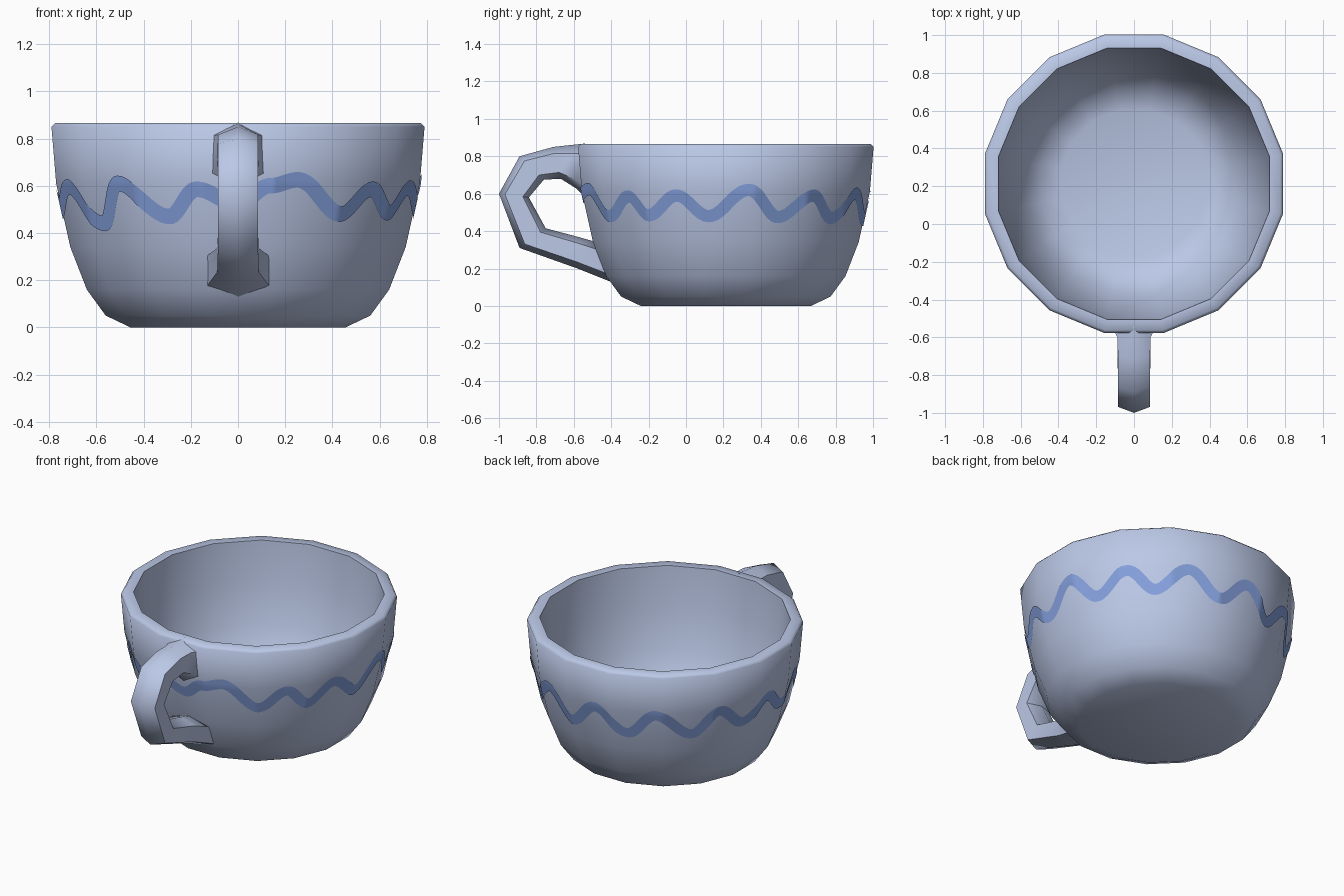
import bpy, bmesh, math
from mathutils import Vector

if "Cube" in bpy.data.objects:
    bpy.data.objects.remove(bpy.data.objects["Cube"])

SIDES = 16
CY = 0.213  # cup axis position in y
STEP = 2 * math.pi / SIDES


def material(name, rgb):
    m = bpy.data.materials.new(name)
    m.diffuse_color = (*rgb, 1)
    m.use_nodes = True
    m.node_tree.nodes["Principled BSDF"].inputs["Base Color"].default_value = m.diffuse_color
    return m


GLAZE = material("pale blue glaze", (0.50, 0.58, 0.80))
BLUE = material("wave blue", (0.23, 0.35, 0.72))


def finish(name, bm, mat, angle, fix=True):
    if fix:
        bmesh.ops.recalc_face_normals(bm, faces=bm.faces)
    me = bpy.data.meshes.new(name)
    bm.to_mesh(me)
    bm.free()
    me.materials.append(mat)
    me.shade_smooth()
    me.set_sharp_from_angle(angle=math.radians(angle))
    ob = bpy.data.objects.new(name, me)
    bpy.context.collection.objects.link(ob)
    return ob


def bridge(bm, rings, closed=False):
    pairs = list(zip(rings, rings[1:]))
    if closed:
        pairs.append((rings[-1], rings[0]))
    for a, b in pairs:
        n = len(a)
        for i in range(n):
            j = (i + 1) % n
            bm.faces.new((a[i], a[j], b[j], b[i]))


# Cup: profile of (distance to flat, height), outside then inside
OUTER = [(0.455, 0), (0.56, 0.05), (0.64, 0.16), (0.71, 0.34),
         (0.77, 0.61), (0.79, 0.85)]
INNER = [(0.775, 0.865), (0.718, 0.865), (0.70, 0.61), (0.645, 0.36),
         (0.575, 0.19), (0.49, 0.09), (0.39, 0.055)]
bm = bmesh.new()
rings = []
for flat, z in OUTER + INNER:
    r = flat / math.cos(STEP / 2)
    rings.append([bm.verts.new((r * math.cos((i + .5) * STEP),
                                CY + r * math.sin((i + .5) * STEP), z))
                  for i in range(SIDES)])
bridge(bm, rings)
bm.faces.new(rings[0])
bm.faces.new(rings[-1])
finish("cup_body", bm, GLAZE, 50)

# Handle: six-sided sections as (outer y, z, inner y, z, half width)
SECTIONS = [(-0.54, 0.868, -0.54, 0.58, 0.12), (-0.60, 0.862, -0.59, 0.63, 0.088),
            (-0.71, 0.85, -0.67, 0.68, 0.085), (-0.89, 0.80, -0.76, 0.675, 0.085),
            (-1.0, 0.60, -0.84, 0.58, 0.085), (-0.89, 0.31, -0.75, 0.415, 0.085),
            (-0.58, 0.20, -0.58, 0.37, 0.088), (-0.38, 0.12, -0.475, 0.34, 0.14)]
bm = bmesh.new()
rings = []
for oy, oz, iy, iz, w in SECTIONS:
    o, i = Vector((0, oy, oz)), Vector((0, iy, iz))
    side = Vector((w, 0, 0))
    s1, s2 = o.lerp(i, 0.2), o.lerp(i, 0.8)
    rings.append([bm.verts.new(p) for p in
                  (o, s1 + side, s2 + side, i, s2 - side, s1 - side)])
bridge(bm, rings)
bm.faces.new(rings[0])
bm.faces.new(rings[-1])
finish("handle", bm, GLAZE, 60)


# Wave stripe: thin band laid on the faceted outer wall
def on_wall(deg, z, lift=0.005):
    for (r0, z0), (r1, z1) in zip(OUTER, OUTER[1:]):
        if z <= z1:
            flat = r0 + (r1 - r0) * (z - z0) / (z1 - z0) + lift
            break
    a = math.radians(deg - 90)
    off = (a + STEP / 2) % STEP - STEP / 2
    r = flat / math.cos(off)
    return Vector((r * math.cos(a), CY + r * math.sin(a), z))


# crests and troughs (degrees from the front, centreline height)
WAVE = [(0, .52), (10, .60), (19, .625), (35, .48), (47.5, .585), (57, .485),
        (70, .59), (83, .48), (99, .62), (112, .475), (127, .59), (139, .47),
        (154, .60), (169, .46), (183, .60), (198, .46), (211, .60), (227, .46),
        (239, .60), (252, .48), (266, .59), (278, .48), (291, .595),
        (310, .44), (319, .61), (337, .47), (347, .585)]
SUB = 16
path = []
for k, (a0, z0) in enumerate(WAVE):
    a1, z1 = WAVE[(k + 1) % len(WAVE)]
    a1 = a1 if a1 > a0 else a1 + 360
    for s in range(SUB):
        t = s / SUB
        path.append((a0 + (a1 - a0) * t,
                     z0 + (z1 - z0) * (0.5 - 0.5 * math.cos(math.pi * t))))
ARC = math.radians(1) * 0.78  # wall length per degree
bm = bmesh.new()
rows = []
n = len(path)
for k in range(n):
    (a0, z0), (a1, z1) = path[k - 1], path[(k + 1) % n]
    tan = Vector((((a1 - a0) % 360) * ARC, z1 - z0)).normalized()
    a, z = path[k]
    rows.append([bm.verts.new(on_wall(a - tan.y * d / ARC, z + tan.x * d))
                 for d in (-.033, -.0165, 0, .0165, .033)])
for k in range(n):
    p, q = rows[k], rows[(k + 1) % n]
    for j in range(4):
        bm.faces.new((p[j], q[j], q[j + 1], p[j + 1]))
finish("wave_stripe", bm, BLUE, 60, fix=False)
